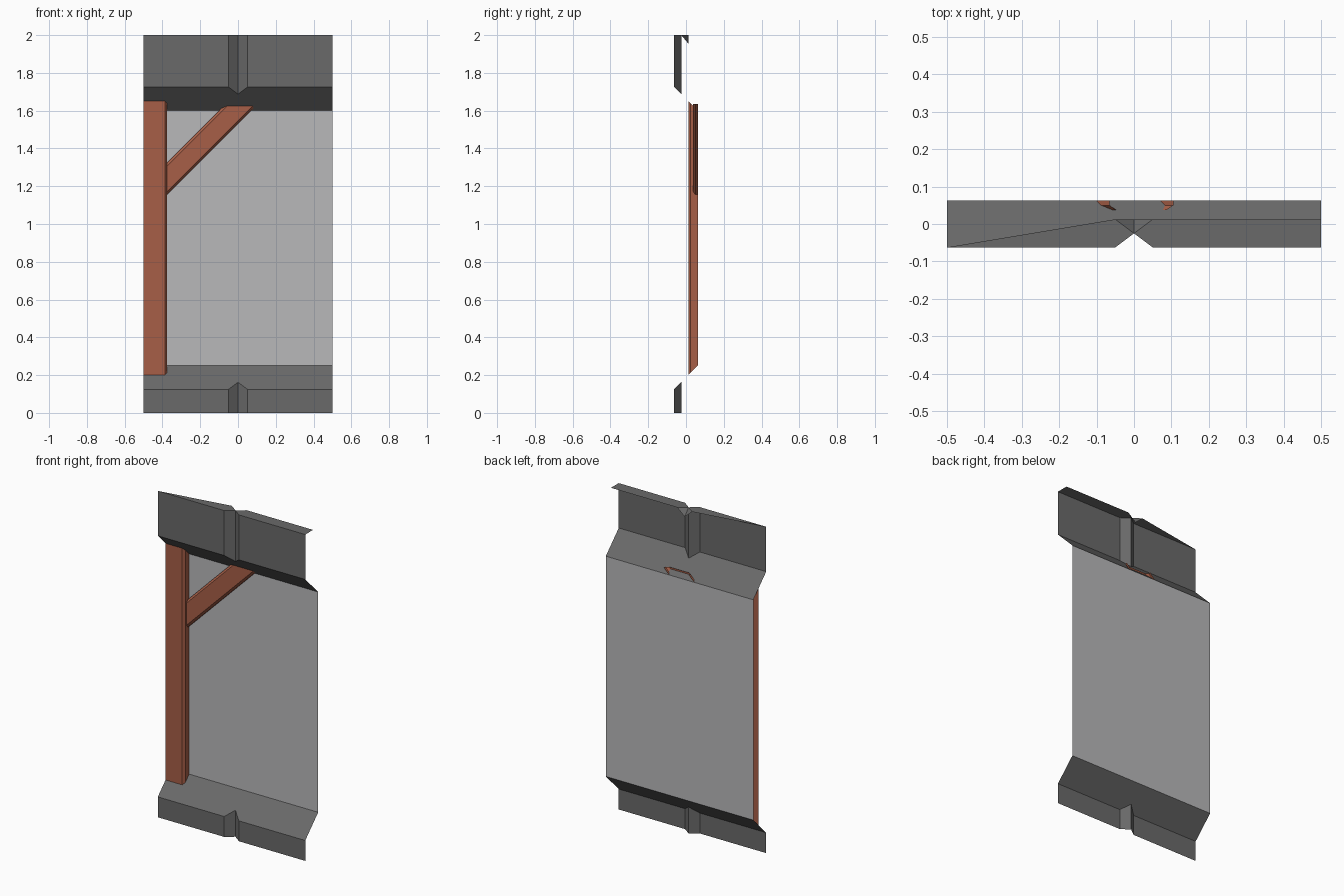
import bpy, bmesh
from mathutils import Vector

if "Cube" in bpy.data.objects:
    bpy.data.objects.remove(bpy.data.objects["Cube"])


def material(name, rgb):
    m = bpy.data.materials.new(name)
    m.diffuse_color = (*rgb, 1)
    m.use_nodes = True
    m.node_tree.nodes["Principled BSDF"].inputs["Base Color"].default_value = m.diffuse_color
    return m


STONE = material("dark grey stone", (0.144, 0.144, 0.144))
PLASTER = material("light grey plaster", (0.48, 0.48, 0.49))
TIMBER = material("brown timber", (0.386, 0.114, 0.063))

F, B, M = -0.0625, 0.0625, 0.0125      # front, back and timber face depths
G, N = 0.05, -0.025                    # notch half width and notch depth


def build(name, polys, mat):
    """Open sheet from polygons; the largest face is made to look to the front."""
    bm = bmesh.new()
    for p in polys:
        bm.faces.new([bm.verts.new(c) for c in p])
    bmesh.ops.remove_doubles(bm, verts=bm.verts, dist=1e-5)
    bmesh.ops.recalc_face_normals(bm, faces=bm.faces)
    bm.normal_update()
    big = max(bm.faces, key=lambda f: f.calc_area())
    if big.normal.dot(Vector((0, -1, 0))) < 0:
        bmesh.ops.reverse_faces(bm, faces=bm.faces)
    me = bpy.data.meshes.new(name)
    bm.to_mesh(me)
    bm.free()
    me.materials.append(mat)
    ob = bpy.data.objects.new(name, me)
    bpy.context.collection.objects.link(ob)
    return ob


def strip(a, b):
    """Quads joining two matching outlines."""
    return [(a[i], a[i + 1], b[i + 1], b[i]) for i in range(len(a) - 1)]


def band(z_edge, slope_z):
    """Notched vertical front plus the slope running back to the wall."""
    line = [(-0.5, F), (-G, F), (0, N), (G, F), (0.5, F)]
    edge = [(x, y, z_edge) for x, y in line]
    bend = [(x, y, slope_z(y)) for x, y in line]
    back = [(0.5, B, slope_z(B)), (-0.5, B, slope_z(B))]
    return strip(edge, bend) + [bend + back]


def low(y):
    return 0.1875 + y


def high(y):
    return 1.6625 - y


# stone bands; the upper one has a narrow ledge on top with a rear notch
build("lower_band", band(0, low), STONE)
ledge = [
    [(-0.5, F, 2), (-G, F, 2), (0, N, 2), (-G, M, 2)],
    [(0, N, 2), (G, F, 2), (0.5, F, 2), (0.5, M, 2), (G, M, 2)],
    [(-G, M, 2), (0, N, 2), (0, M, 1.955)],
    [(G, M, 2), (0, N, 2), (0, M, 1.955)],
]
build("upper_band", band(2, high) + ledge, STONE)

# plaster wall
build("wall_panel", [[(-0.5, B, low(B)), (0.5, B, low(B)),
                      (0.5, B, high(B)), (-0.5, B, high(B))]], PLASTER)

# corner post with a chamfered edge, cut to both slopes
section = [(-0.5, M), (-0.3875, M), (-0.375, M + 0.0125), (-0.375, B)]
build("post", strip([(x, y, low(y)) for x, y in section],
                    [(x, y, high(y)) for x, y in section]), TIMBER)

# diagonal brace, chamfered on both edges, running at 45 degrees
section = [(1.325, B), (1.325, 0.05), (1.3075, 0.0375),
           (1.1725, 0.0375), (1.155, 0.05), (1.155, B)]
X0, TOP = -0.375, 1.635
build("diagonal_brace", strip([(X0, y, z) for z, y in section],
                              [(X0 + TOP - z, y, TOP) for z, y in section]), TIMBER)
